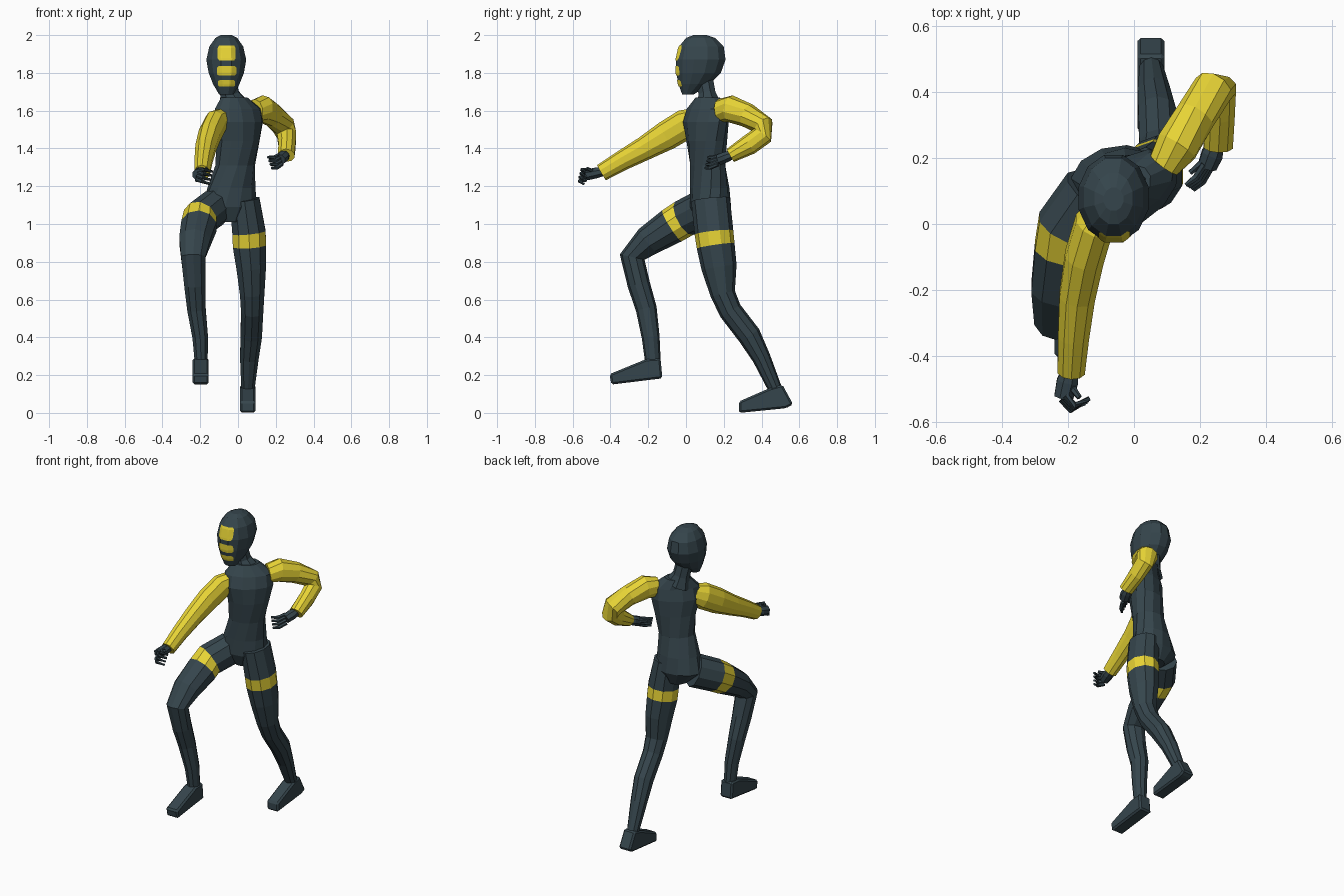
import bpy, bmesh, math
from mathutils import Vector
from mathutils.bvhtree import BVHTree

if "Cube" in bpy.data.objects:
    bpy.data.objects.remove(bpy.data.objects["Cube"])


def material(name, rgb):
    m = bpy.data.materials.new(name)
    m.diffuse_color = (*rgb, 1)
    m.use_nodes = True
    m.node_tree.nodes["Principled BSDF"].inputs["Base Color"].default_value = m.diffuse_color
    return m


DARK = material("dark slate", (0.036, 0.06, 0.073))
YELLOW = material("yellow", (1.0, 0.82, 0.045))


def finish(name, bm, mats):
    bmesh.ops.recalc_face_normals(bm, faces=bm.faces)
    me = bpy.data.meshes.new(name)
    bm.to_mesh(me)
    bm.free()
    for m in mats:
        me.materials.append(m)
    ob = bpy.data.objects.new(name, me)
    bpy.context.collection.objects.link(ob)
    return ob


def tube(name, rings, mats=(DARK,), sides=10, flat=False, band=None):
    """Skin elliptical rings (x, y, z, half width, half depth, yaw degrees) along a path."""
    bm = bmesh.new()
    pts = [Vector(r[:3]) for r in rings]
    loops = []
    for i, r in enumerate(rings):
        t = (pts[min(i + 1, len(pts) - 1)] - pts[max(i - 1, 0)]).normalized()
        if flat:
            t = Vector((0, 0, 1))
        yaw = math.radians(r[5]) if len(r) > 5 else 0
        a = Vector((math.cos(yaw), math.sin(yaw), 0))
        a = (a - t * a.dot(t)).normalized()
        b = t.cross(a)
        loop = []
        for k in range(sides):
            w = 2 * math.pi * (k + 0.5) / sides
            p = pts[i] + 1.03 * (a * r[3] * math.cos(w) + b * r[4] * math.sin(w))
            loop.append(bm.verts.new(p))
        loops.append(loop)
    for i in range(len(loops) - 1):
        for k in range(sides):
            n = (k + 1) % sides
            f = bm.faces.new((loops[i][k], loops[i][n], loops[i + 1][n], loops[i + 1][k]))
            f.material_index = 1 if i == band else 0
    bm.faces.new(loops[0][::-1])
    bm.faces.new(loops[-1])
    return finish(name, bm, mats)


def foot(name, profile, x0, x1):
    """Side profile (y, z) extruded across x with softened edges."""
    bm = bmesh.new()
    f = bm.faces.new([bm.verts.new((x0, y, z)) for y, z in profile])
    ext = bmesh.ops.extrude_face_region(bm, geom=[f])
    bmesh.ops.translate(bm, vec=(x1 - x0, 0, 0),
                        verts=[v for v in ext["geom"] if isinstance(v, bmesh.types.BMVert)])
    bmesh.ops.bevel(bm, geom=bm.edges[:], offset=0.01, segments=1, affect='EDGES')
    return finish(name, bm, (DARK,))


# Torso, twisting from the hips to the shoulders
tube("torso", [
    (-0.04, 0.13, 1.01, .06, .07, 5), (-0.045, 0.13, 1.09, .145, .105, 8),
    (-0.035, 0.125, 1.19, .125, .1, 15), (-0.015, 0.115, 1.31, .105, .09, 25),
    (0.0, 0.11, 1.44, .122, .095, 35), (0.0, 0.105, 1.54, .148, .095, 38),
    (0.0, 0.11, 1.61, .14, .075, 38), (-0.02, 0.115, 1.67, .075, .055, 35)], sides=12, flat=True)
tube("neck", [(-0.025, 0.12, 1.63, .08, .065), (-0.045, 0.112, 1.69, .052, .047),
              (-0.06, 0.095, 1.78, .05, .048)], sides=8)

# Head from (z, front y, back y, half width) slices
slices = [(1.685, -.02, .04, .038), (1.74, -.04, .125, .07), (1.80, -.052, .185, .094),
          (1.87, -.053, .21, .106), (1.94, -.037, .2, .09), (1.985, 0, .155, .058), (2, .04, .11, .03)]
head = tube("head", [(-0.062, (f + b) / 2, z, w, (b - f) / 2) for z, f, b, w in slices],
            sides=12, flat=True)

# Face stripes draped on the front of the head
bm = bmesh.new()
bm.from_mesh(head.data)
tree = BVHTree.FromBMesh(bm)
bm.free()
for i, (z0, z1, half) in enumerate([(1.865, 1.945, .048), (1.785, 1.837, .051), (1.727, 1.762, .045)]):
    bm = bmesh.new()
    nx, nz = 12, 6
    grid = []
    for r in range(nz + 1):
        z = z0 + (z1 - z0) * r / nz
        w = half * (0.82 if r in (0, nz) else 1)
        row = []
        for c in range(nx + 1):
            x = -0.06 + w * (2 * c / nx - 1)
            hit = tree.ray_cast(Vector((x, -1, z)), Vector((0, 1, 0)))[0]
            row.append(bm.verts.new((x, (hit.y if hit else 0) - 0.004, z)))
        grid.append(row)
    for r in range(nz):
        for c in range(nx):
            bm.faces.new((grid[r][c], grid[r][c + 1], grid[r + 1][c + 1], grid[r + 1][c]))
    ob = finish(f"face_stripe_{i + 1}", bm, (YELLOW,))
    if ob.data.polygons[0].normal.y > 0:
        ob.data.flip_normals()

# Legs with a yellow thigh band
tube("raised_leg", [
    (-0.125, 0.1, 1.085, .09, .1), (-0.2, -0.01, 1.03, .095, .097), (-0.207, -0.075, .99, .095, .094),
    (-0.228, -0.2, .91, .085, .078), (-0.237, -0.285, .825, .066, .065), (-0.228, -0.25, .68, .058, .058),
    (-0.22, -0.21, .55, .05, .054), (-0.2, -0.187, .4, .042, .046), (-0.195, -0.175, .27, .035, .04)],
    (DARK, YELLOW), band=1)
tube("standing_leg", [
    (0.035, 0.13, 1.13, .08, .1), (0.058, 0.148, .955, .09, .1), (0.061, 0.157, .885, .09, .098),
    (0.07, 0.175, .77, .08, .091), (0.075, 0.195, .63, .066, .064), (0.075, 0.235, .54, .06, .06),
    (0.07, 0.335, .41, .058, .06), (0.06, 0.4, .29, .05, .047), (0.052, 0.475, .12, .035, .035)],
    (DARK, YELLOW), band=1)
foot("raised_foot", [(-.395, .15), (-.125, .183), (-.135, .29), (-.21, .285), (-.405, .205)], -.24, -.155)
foot("standing_foot", [(.28, 0), (.53, .025), (.567, .045), (.51, .15), (.44, .13), (.28, .06)], .01, .092)

# Sleeves
tube("forward_sleeve", [
    (-0.085, 0.05, 1.555, .05, .06), (-0.12, 0, 1.53, .06, .078), (-0.15, -0.1, 1.47, .06, .076),
    (-0.172, -0.22, 1.4, .055, .062), (-0.183, -0.34, 1.335, .048, .052),
    (-0.19, -0.447, 1.272, .042, .045)], (YELLOW,))
tube("bent_sleeve", [
    (0.09, 0.18, 1.6, .05, .06), (0.13, 0.235, 1.61, .065, .07), (0.185, 0.325, 1.575, .06, .062),
    (0.24, 0.41, 1.52, .062, .055), (0.258, 0.405, 1.47, .052, .055), (0.26, 0.335, 1.42, .046, .053),
    (0.255, 0.235, 1.363, .045, .038)], (YELLOW,))

# Hands: palm, four curled fingers and a thumb


def hand(name, wrist, knuckle, mid, tip, spread, thumb):
    w, k, m, t, s = (Vector(v) for v in (wrist, knuckle, mid, tip, spread))
    tube(name + "_palm", [(*w, .023, .023), (*w.lerp(k, .5), .034, .03), (*k, .03, .03)], sides=8)
    for i in range(4):
        o = s * (i - 1.5)
        tube(f"{name}_finger_{i + 1}", [(*(k + o), .011, .011), (*(m + o * 1.1), .011, .011),
                                        (*(t + o * 1.2), .007, .007)], sides=6)
    tube(name + "_thumb", [(*w.lerp(k, .5), .013, .013), (*thumb, .008, .008)], sides=6)


hand("forward_hand", (-.19, -.43, 1.28), (-.213, -.525, 1.26), (-.185, -.556, 1.257),
     (-.142, -.535, 1.245), (.004, .004, .018), (-.165, -.525, 1.295))
hand("bent_hand", (.252, .25, 1.37), (.222, .175, 1.34), (.198, .135, 1.325),
     (.168, .11, 1.325), (-.006, .004, .016), (.17, .155, 1.345))
